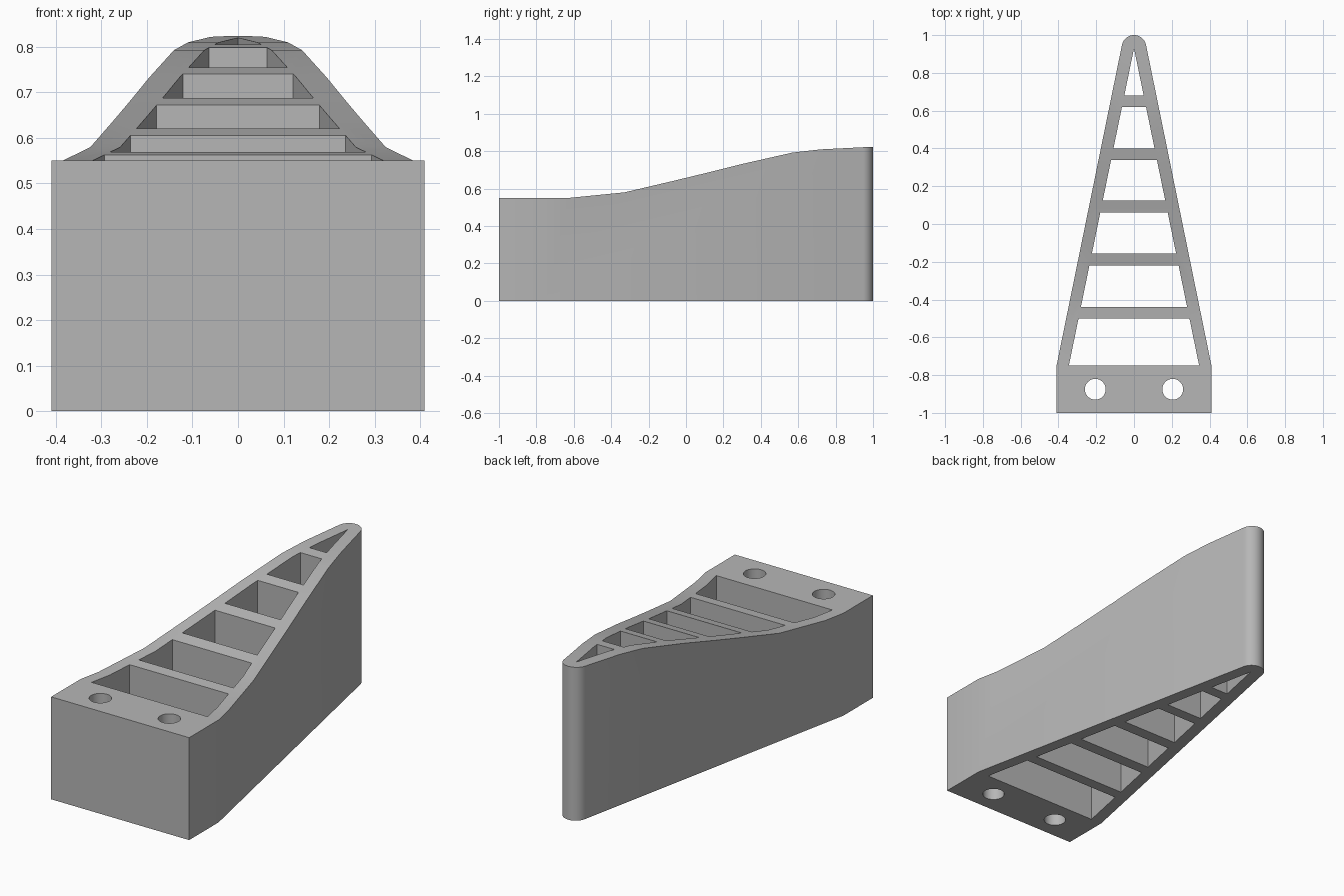
import bpy, bmesh, math
from mathutils import Vector

if "Cube" in bpy.data.objects:
    bpy.data.objects.remove(bpy.data.objects["Cube"], do_unlink=True)

grey = bpy.data.materials.new("plain grey")
grey.use_nodes = True
colour = (0.47, 0.47, 0.47, 1)
grey.diffuse_color = colour
grey.node_tree.nodes["Principled BSDF"].inputs["Base Color"].default_value = colour


def prisms(name, outlines, direction):
    """Extrude closed outlines along a direction into one object."""
    bm = bmesh.new()
    for outline in outlines:
        face = bm.faces.new([bm.verts.new(p) for p in outline])
        made = bmesh.ops.extrude_face_region(bm, geom=[face])["geom"]
        verts = [v for v in made if isinstance(v, bmesh.types.BMVert)]
        bmesh.ops.translate(bm, verts=verts, vec=Vector(direction))
    bmesh.ops.recalc_face_normals(bm, faces=bm.faces)
    mesh = bpy.data.meshes.new(name)
    bm.to_mesh(mesh)
    bm.free()
    mesh.materials.append(grey)
    obj = bpy.data.objects.new(name, mesh)
    bpy.context.collection.objects.link(obj)
    return obj


def arc(cx, cy, r, start, end, steps, z):
    angles = [math.radians(start + (end - start) * i / steps) for i in range(steps + 1)]
    return [(cx + r * math.cos(a), cy + r * math.sin(a), z) for a in angles]


# Tapered plan with a rounded tip
plan = [(-0.41, -1, 0), (0.41, -1, 0), (0.41, -0.75, 0)]
plan += arc(0, 0.935, 0.065, 11, 169, 18, 0) + [(-0.41, -0.75, 0)]
body = prisms("ribbed_wedge", [plan], (0, 0, 1))

# Side profile giving the rising curved top
crest = [(-1.1, 0.55), (-0.63, 0.55), (-0.33, 0.58), (-0.07, 0.641), (0.1, 0.682),
         (0.3, 0.732), (0.57, 0.793), (0.72, 0.81), (1.1, 0.829)]
side = [(-0.6, y, z) for y, z in crest] + [(-0.6, 1.1, -0.1), (-0.6, -1.1, -0.1)]
envelope = prisms("side_envelope", [side], (1.2, 0, 0))


# Through pockets between the cross ribs, narrowing to a point
def inner(y):
    return 0.345 * (0.93 - y) / 1.68


cells = []
for y0, y1 in [(-0.75, -0.5), (-0.44, -0.22), (-0.155, 0.06), (0.125, 0.34), (0.4, 0.62)]:
    a, b = inner(y0), inner(y1)
    cells.append([(-a, y0, -0.2), (a, y0, -0.2), (b, y1, -0.2), (-b, y1, -0.2)])
tip = inner(0.68)
cells.append([(-tip, 0.68, -0.2), (tip, 0.68, -0.2), (0, 0.93, -0.2)])

# Two round mounting holes
for s in (-1, 1):
    cells.append(arc(s * 0.205, -0.875, 0.055, 0, 360, 32, -0.2)[:-1])
pockets = prisms("pocket_cutters", cells, (0, 0, 1.5))

# Cut the body and discard the helpers
bpy.ops.object.select_all(action="DESELECT")
body.select_set(True)
bpy.context.view_layer.objects.active = body
for helper, operation in ((envelope, "INTERSECT"), (pockets, "DIFFERENCE")):
    helper.hide_render = True
    mod = body.modifiers.new(helper.name, "BOOLEAN")
    mod.operation = operation
    mod.solver = "EXACT"
    mod.object = helper
    bpy.ops.object.modifier_apply(modifier=mod.name)
    bpy.data.objects.remove(helper, do_unlink=True)
bpy.ops.object.shade_smooth_by_angle(angle=math.radians(30))
